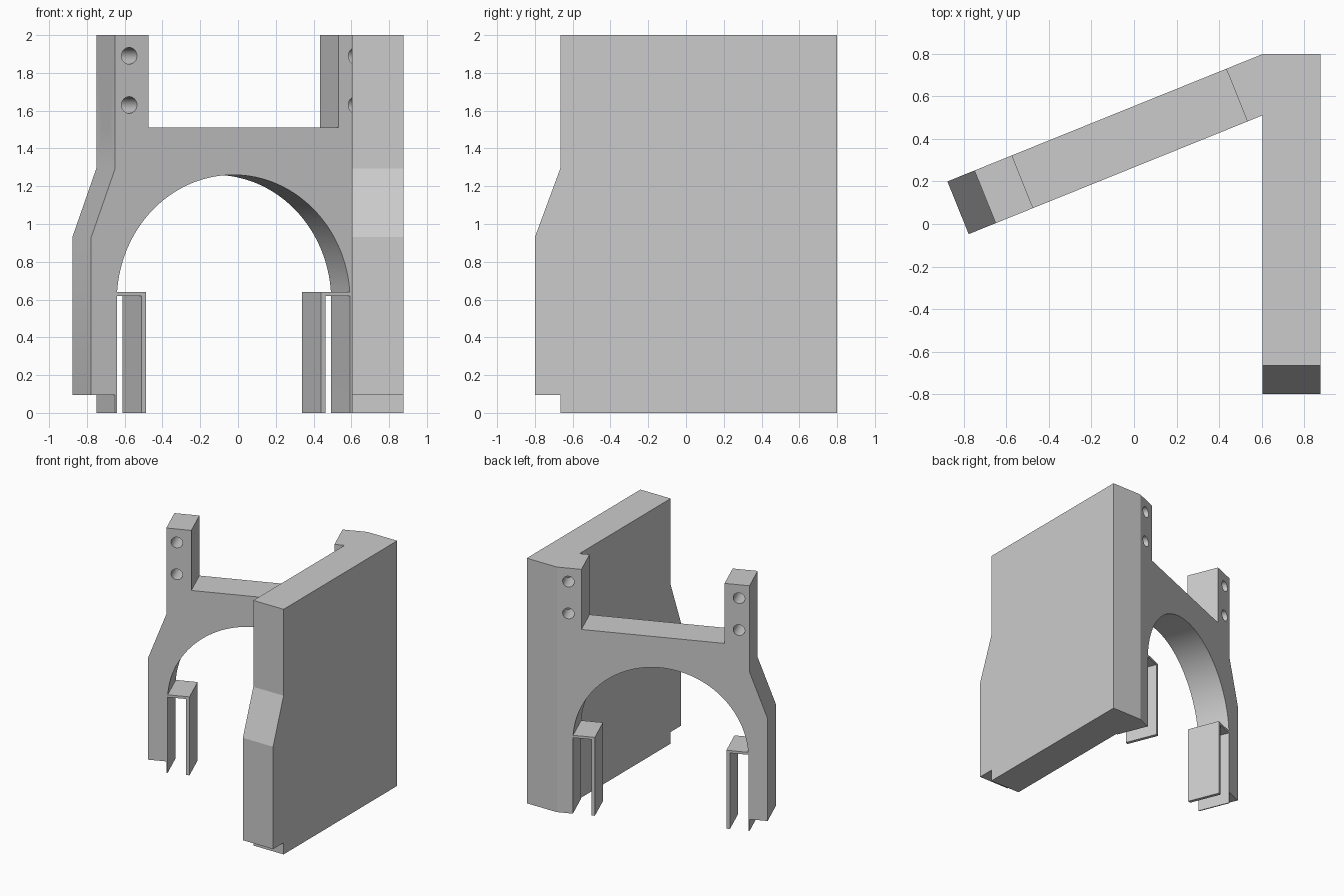
import bpy, bmesh, math
from mathutils import Matrix

if "Cube" in bpy.data.objects:
    bpy.data.objects.remove(bpy.data.objects["Cube"])

THICK = 0.267
ANGLE = math.radians(22)
ARM_FRAME = Matrix.Translation((-0.877, 0.2, 0)) @ Matrix.Rotation(ANGLE, 4, "Z")
END = 1.6          # arm length along its back face
MID = 0.812        # arch centre along the arm
ARCH_Z, ARCH_R = 0.594, 0.666

grey = bpy.data.materials.new("light grey")
grey.use_nodes = True
grey.diffuse_color = (0.6, 0.6, 0.6, 1)
grey.node_tree.nodes["Principled BSDF"].inputs["Base Color"].default_value = (0.6, 0.6, 0.6, 1)


def make(name, bm, frame):
    bmesh.ops.recalc_face_normals(bm, faces=bm.faces)
    mesh = bpy.data.meshes.new(name)
    bm.to_mesh(mesh)
    bm.free()
    mesh.materials.append(grey)
    obj = bpy.data.objects.new(name, mesh)
    obj.matrix_world = frame
    bpy.context.collection.objects.link(obj)
    return obj


def extrude_profile(points, depth):
    """Side profile in x and z, pushed forward by depth."""
    bm = bmesh.new()
    face = bm.faces.new([bm.verts.new((x, 0, z)) for x, z in points])
    new = bmesh.ops.extrude_face_region(bm, geom=[face])["geom"]
    moved = [v for v in new if isinstance(v, bmesh.types.BMVert)]
    bmesh.ops.translate(bm, verts=moved, vec=(0, -depth, 0))
    return bm


def box(name, x, t, z):
    """Box in the arm frame; t is the distance from the back face."""
    bm = bmesh.new()
    bmesh.ops.create_cube(bm, size=1)
    for v in bm.verts:
        v.co = (x[v.co.x > 0], -t[v.co.y > 0], z[v.co.z > 0])
    return make(name, bm, ARM_FRAME)


def hole(x, z):
    bm = bmesh.new()
    place = Matrix.Translation((x, -THICK / 2, z)) @ Matrix.Rotation(math.pi / 2, 4, "X")
    bmesh.ops.create_cone(bm, cap_ends=True, segments=32, radius1=0.044,
                          radius2=0.044, depth=0.5, matrix=place)
    return make("hole_cutter", bm, ARM_FRAME)


def activate(obj):
    bpy.ops.object.select_all(action="DESELECT")
    obj.select_set(True)
    bpy.context.view_layer.objects.active = obj


def cut(obj, cutter):
    cutter.hide_render = True
    bpy.context.view_layer.update()
    activate(obj)
    mod = obj.modifiers.new("cut", "BOOLEAN")
    mod.operation = "DIFFERENCE"
    mod.solver = "EXACT"
    mod.object = cutter
    bpy.ops.object.modifier_apply(modifier=mod.name)
    bpy.data.objects.remove(cutter)


# Thick side panel with a stepped front edge
panel_profile = [(-0.665, 0), (-0.665, 0.095), (-0.8, 0.095), (-0.8, 0.93),
                 (-0.665, 1.295), (-0.665, 2), (0.8, 2), (0.8, 0)]
panel_frame = Matrix.Translation((0.604, 0, 0)) @ Matrix.Rotation(math.pi / 2, 4, "Z")
make("side_panel", extrude_profile(panel_profile, 0.273), panel_frame)

# Angled arched wall with two posts on top
arch = [(MID + ARCH_R * math.cos(a), ARCH_Z + ARCH_R * math.sin(a))
        for a in (math.pi * i / 64 for i in range(65))]
wall_profile = [(0.137, 0), (0.137, 0.095), (0, 0.095), (0, 0.93), (0.137, 1.295),
                (0.137, 2), (0.327, 2), (0.327, 1.51), (1.413, 1.51), (1.413, 2),
                (END, 2), (END, 0), (MID + ARCH_R, 0)] + arch + [(MID - ARCH_R, 0)]
bm = extrude_profile(wall_profile, THICK)
for v in bm.verts:          # mitre the end against the panel
    if v.co.x > END - 0.001:
        v.co.x += v.co.y * math.tan(ANGLE)
wall = make("arched_wall", bm, ARM_FRAME)

# Slots, cross channels and bolt holes in the posts
for start, stop, bolt in ((0.05, 0.4, 0.217), (1.35, 1.75, 1.512)):
    cut(wall, box("slot_cutter", (start, stop), (0.09, 0.18), (1.51, 2.1)))
    cut(wall, box("channel_cutter", (start, stop), (0.05, 0.22), (1.74, 1.8)))
    for z in (1.63, 1.89):
        cut(wall, hole(bolt, z))
activate(wall)
bpy.ops.object.shade_smooth_by_angle(angle=math.radians(30))

# Hanging channel brackets at the foot of the arch
bracket = [(0.14, 0.62), (0.14, 0.64), (0.313, 0.64), (0.313, 0), (0.286, 0), (0.286, 0.62)]
make("right_bracket", extrude_profile(bracket, THICK), ARM_FRAME)
mirrored = [(2 * MID - x, z) for x, z in bracket]
make("left_bracket", extrude_profile(mirrored, THICK), ARM_FRAME)
